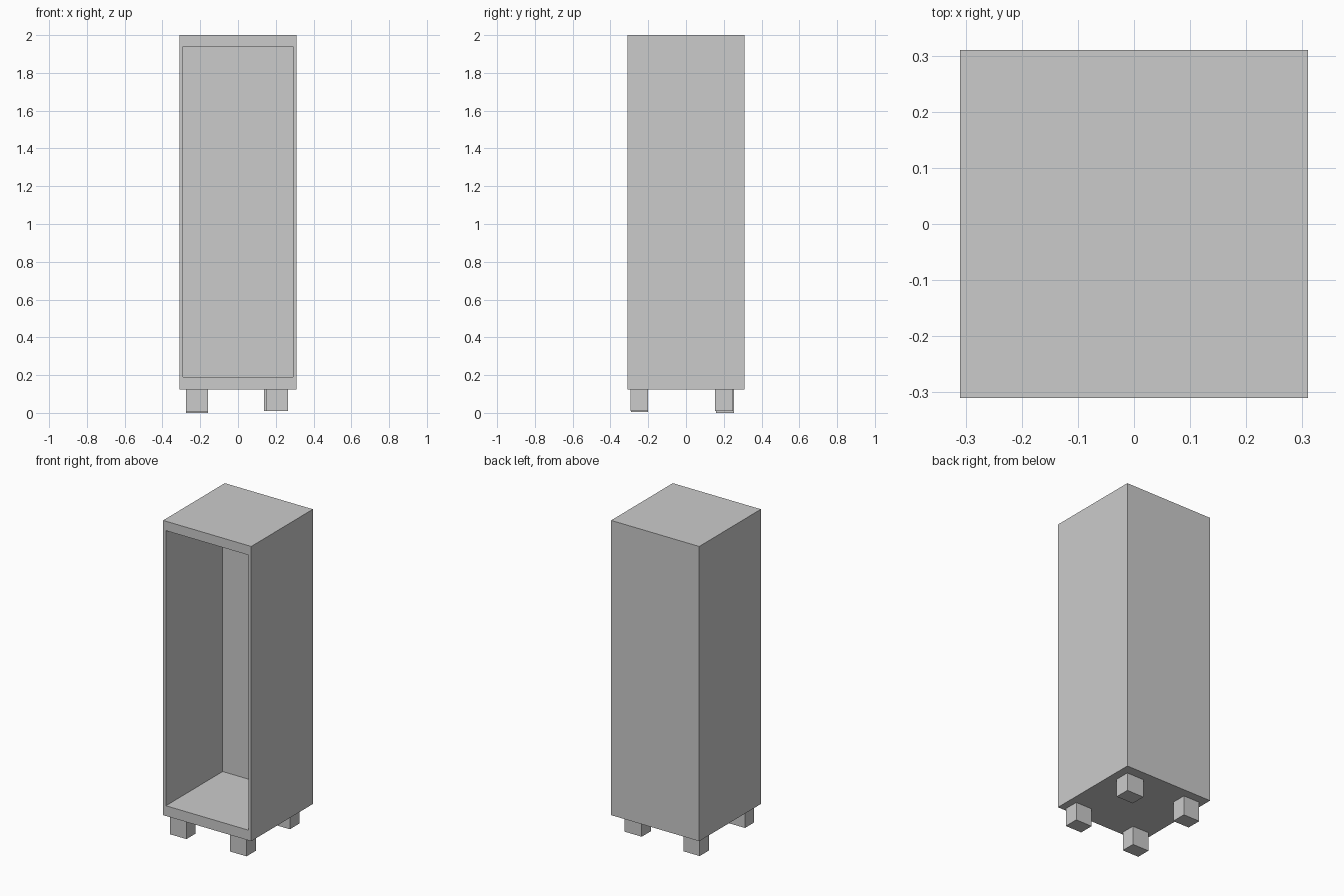
import bpy, bmesh
from mathutils import Vector

if "Cube" in bpy.data.objects:
    bpy.data.objects.remove(bpy.data.objects["Cube"])


def box(name, lo, hi):
    bm = bmesh.new()
    bmesh.ops.create_cube(bm, size=1)
    lo, hi = Vector(lo), Vector(hi)
    for v in bm.verts:
        v.co = Vector([l + (c + 0.5) * (h - l) for c, l, h in zip(v.co, lo, hi)])
    return bm_to_object(bm, name)


def bm_to_object(bm, name):
    mesh = bpy.data.meshes.new(name)
    bm.to_mesh(mesh)
    bm.free()
    ob = bpy.data.objects.new(name, mesh)
    bpy.context.collection.objects.link(ob)
    return ob


# Cabinet body: a tall box whose front is inset and pushed back into a recess
body = box("cabinet_body", (-0.31, -0.31, 0.125), (0.31, 0.31, 2.0))
bm = bmesh.new()
bm.from_mesh(body.data)
bm.normal_update()
front = min(bm.faces, key=lambda f: f.normal.y)


def reshape(face, x, y, z0, z1):
    for v in face.verts:
        v.co = Vector((x if v.co.x > 0 else -x, y, z1 if v.co.z > 1 else z0))


# Front frame
bmesh.ops.inset_individual(bm, faces=[front], thickness=0.02)
reshape(front, 0.29, -0.31, 0.19, 1.94)

# Recess walls and back panel
front = bmesh.ops.extrude_discrete_faces(bm, faces=[front])["faces"][0]
reshape(front, 0.29, 0.26, 0.19, 1.94)
bmesh.ops.recalc_face_normals(bm, faces=bm.faces)
bm.to_mesh(body.data)
bm.free()

# Feet: four slightly uneven blocks (x range, y range, bottom)
feet = {
    "front_left_foot": (-0.275, -0.16, -0.29, -0.2, 0.005),
    "front_right_foot": (0.15, 0.265, -0.293, -0.2, 0.01),
    "back_left_foot": (-0.275, -0.16, 0.16, 0.255, 0.0),
    "back_right_foot": (0.138, 0.258, 0.153, 0.248, 0.01),
}
for name, (x0, x1, y0, y1, z0) in feet.items():
    box(name, (x0, y0, z0), (x1, y1, 0.125))
